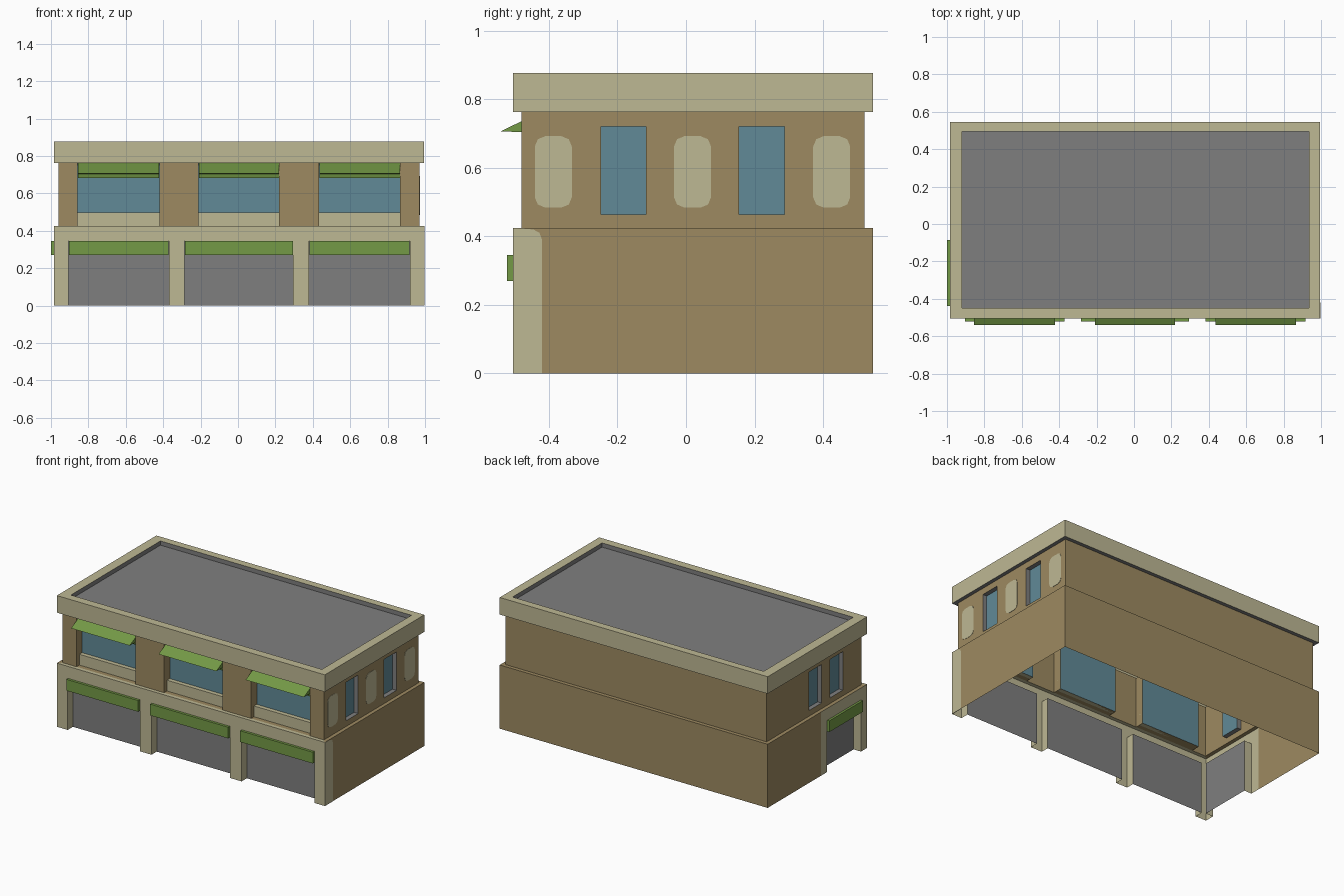
import bpy, bmesh, math
from mathutils import Vector

if "Cube" in bpy.data.objects:
    bpy.data.objects.remove(bpy.data.objects["Cube"])


def material(name, rgb):
    m = bpy.data.materials.new(name)
    m.diffuse_color = [((c / 255 + 0.055) / 1.055) ** 2.4 for c in rgb] + [1]
    m.use_nodes = True
    m.node_tree.nodes["Principled BSDF"].inputs["Base Color"].default_value = m.diffuse_color
    return m


MATS = [material("beige_trim", (190, 184, 148)), material("tan_wall", (157, 138, 97)),
        material("green_awning", (116, 154, 70)), material("blue_glass", (97, 138, 151)),
        material("grey", (127, 127, 127))]
BEIGE, TAN, GREEN, GLASS, GREY = range(5)

# Outlines as x0, x1, y0, y1
OUT = (-0.985, 0.995, -0.505, 0.545)
UP = (-0.96, 0.97, -0.48, 0.52)
ROOF = (-0.92, 0.935, -0.45, 0.495)
Z1, Z2, Z3 = 0.425, 0.762, 0.876


def finish(name, bm):
    me = bpy.data.meshes.new(name)
    bmesh.ops.remove_doubles(bm, verts=bm.verts, dist=1e-5)
    bm.to_mesh(me)
    bm.free()
    for m in MATS:
        me.materials.append(m)
    ob = bpy.data.objects.new(name, me)
    bpy.context.collection.objects.link(ob)
    return ob


def face(bm, pts, facing, mat):
    f = bm.faces.new([bm.verts.new(p) for p in pts])
    f.normal_update()
    if f.normal.dot(Vector(facing)) < 0:
        f.normal_flip()
    f.material_index = mat


def side_map(side, rect):
    """Map (along, height, inward depth) on one side to xyz, plus axes."""
    x0, x1, y0, y1 = rect
    return {"front": (lambda u, z, d: (u, y0 + d, z), (0, -1, 0), (1, 0, 0)),
            "back": (lambda u, z, d: (u, y1 - d, z), (0, 1, 0), (1, 0, 0)),
            "left": (lambda u, z, d: (x0 + d, u, z), (-1, 0, 0), (0, 1, 0)),
            "right": (lambda u, z, d: (x1 - d, u, z), (1, 0, 0), (0, 1, 0))}[side]


def wall(name, side, rect, u0, u1, z0, z1, mat, holes=(), depth=0.05, reveal=BEIGE, pane=GREY):
    """Wall sheet with recessed openings (a, b, low, high)."""
    P, out, along = side_map(side, rect)
    bm = bmesh.new()
    us = sorted({u0, u1, *[h[0] for h in holes], *[h[1] for h in holes]})
    zs = sorted({z0, z1, *[h[2] for h in holes], *[h[3] for h in holes]})
    for a, b in zip(us, us[1:]):
        for c, d in zip(zs, zs[1:]):
            um, zm = (a + b) / 2, (c + d) / 2
            if not any(h[0] < um < h[1] and h[2] < zm < h[3] for h in holes):
                face(bm, [P(a, c, 0), P(b, c, 0), P(b, d, 0), P(a, d, 0)], out, mat)
    for a, b, c, d in holes:
        face(bm, [P(a, c, depth), P(b, c, depth), P(b, d, depth), P(a, d, depth)], out, pane)
        for u, s in ((a, 1), (b, -1)):
            face(bm, [P(u, c, 0), P(u, d, 0), P(u, d, depth), P(u, c, depth)],
                 Vector(along) * s, reveal)
        for z, s in ((c, 1), (d, -1)):
            if z > 0:
                face(bm, [P(a, z, 0), P(b, z, 0), P(b, z, depth), P(a, z, depth)], (0, 0, s), reveal)
    return finish(name, bm)


def ring(name, o, i, z, up, mats, zi=None):
    """Flat or upright frame between two rectangles; mats per side."""
    bm = bmesh.new()
    zi = z if zi is None else zi
    cs = lambda r, h: [(r[0], r[2], h), (r[1], r[2], h), (r[1], r[3], h), (r[0], r[3], h)]
    a, b = cs(o, z), cs(i, zi)
    for k in range(4):
        n = (k + 1) % 4
        inward = [(0, 1, 0), (-1, 0, 0), (0, -1, 0), (1, 0, 0)][k]
        face(bm, [a[k], a[n], b[n], b[k]], Vector(inward) * up if z != zi else (0, 0, up), mats[k])
    return finish(name, bm)


def prism(name, profile, axis, a, b, mat):
    """Extrude a 2D profile along x or y."""
    bm = bmesh.new()
    pt = (lambda t, p: (t, p[0], p[1])) if axis == "x" else (lambda t, p: (p[0], t, p[1]))
    va, vb = ([bm.verts.new(pt(t, p)) for p in profile] for t in (a, b))
    bm.faces.new(va)
    bm.faces.new(vb)
    for k in range(len(profile)):
        n = (k + 1) % len(profile)
        bm.faces.new([va[k], va[n], vb[n], vb[k]])
    bmesh.ops.recalc_face_normals(bm, faces=bm.faces)
    for f in bm.faces:
        f.material_index = mat
    return finish(name, bm)


def rect(a, b, c, d):
    return [(a, c), (b, c), (b, d), (a, d)]


# Ground floor walls with door bays
bays = [(-0.905, -0.37), (-0.285, 0.295), (0.38, 0.92)]
side_bay = (-0.44, -0.083)
wall("ground_front", "front", OUT, OUT[0], OUT[1], 0, Z1, BEIGE,
     [(a, b, 0, 0.345) for a, b in bays], 0.055)
wall("ground_left_front", "left", OUT, OUT[2], -0.019, 0, Z1, BEIGE, [(*side_bay, 0, 0.345)], 0.055)
wall("ground_left_rear", "left", OUT, -0.019, OUT[3], 0, Z1, TAN)
wall("ground_right", "right", OUT, OUT[2], OUT[3], 0, Z1, TAN)
wall("ground_back", "back", OUT, OUT[0], OUT[1], 0, Z1, TAN)
ring("ledge", OUT, UP, Z1, 1, (BEIGE, TAN, TAN, TAN))

# Ground floor awnings
for k, (a, b) in enumerate(bays):
    prism(f"door_awning_{k}", rect(-0.522, -0.451, 0.27, 0.345), "x", a + 0.002, b - 0.002, GREEN)
prism("door_awning_side", rect(-1.0, -0.931, 0.27, 0.345), "y", side_bay[0] + 0.002, side_bay[1] - 0.002, GREEN)

# Upper floor walls with windows
wins = [(-0.857, -0.42), (-0.21, 0.22), (0.433, 0.867)]
wall("upper_front", "front", UP, UP[0], UP[1], Z1, Z2, TAN,
     [(a, b, Z1, Z2) for a, b in wins], 0.06, TAN, GLASS)
wall("upper_right", "right", UP, UP[2], UP[3], Z1, Z2, TAN,
     [(-0.248, -0.117, 0.463, 0.72), (0.155, 0.288, 0.463, 0.72)], 0.03, GREY, GLASS)
wall("upper_left", "left", UP, UP[2], UP[3], Z1, Z2, TAN,
     [(-0.285, -0.15, 0.463, 0.72), (-0.06, 0.075, 0.463, 0.72)], 0.03, GREY, GLASS)
wall("upper_back", "back", UP, UP[0], UP[1], Z1, Z2, TAN)

# Front window sills and sloped awnings
slope = [(-0.421, 0.761), (-0.43, 0.76), (-0.541, 0.706), (-0.475, 0.704), (-0.47, 0.683), (-0.421, 0.683)]
for k, (a, b) in enumerate(wins):
    prism(f"window_sill_{k}", rect(-0.45, -0.421, Z1, 0.497), "x", a, b, BEIGE)
    prism(f"window_awning_{k}", slope, "x", a + 0.002, b - 0.002, GREEN)

# Painted panels on the right wall: rounded ovals and the corner strip
for k, y in enumerate((-0.387, 0.019, 0.425)):
    pts = []
    for cx, cz, start in ((1, 1, 0), (-1, 1, 90), (-1, -1, 180), (1, -1, 270)):
        for t in (0, 45, 90):
            r = math.radians(start + t)
            pts.append((y + cx * 0.024 + 0.03 * math.cos(r), 0.588 + cz * 0.074 + 0.03 * math.sin(r)))
    prism(f"wall_panel_{k}", pts, "x", UP[1] - 0.002, UP[1] + 0.002, BEIGE)
prism("corner_strip", [(-0.505, 0), (-0.42, 0), (-0.42, 0.39), (-0.427, 0.41), (-0.445, 0.42), (-0.505, Z1)],
      "x", OUT[1] - 0.002, OUT[1] + 0.001, BEIGE)

# Parapet and roof
for s in ("front", "back"):
    wall("parapet_" + s, s, OUT, OUT[0], OUT[1], Z2, Z3, BEIGE)
for s in ("left", "right"):
    wall("parapet_" + s, s, OUT, OUT[2], OUT[3], Z2, Z3, BEIGE)
ring("parapet_soffit", OUT, UP, Z2, -1, [GREY] * 4)
ring("parapet_top", OUT, ROOF, Z3, 1, [BEIGE] * 4)
ring("parapet_inside", ROOF, ROOF, Z3, 1, [GREY] * 4, 0.848)
bm = bmesh.new()
x0, x1, y0, y1 = ROOF
face(bm, [(x0, y0, 0.848), (x1, y0, 0.848), (x1, y1, 0.848), (x0, y1, 0.848)], (0, 0, 1), GREY)
finish("roof", bm)
